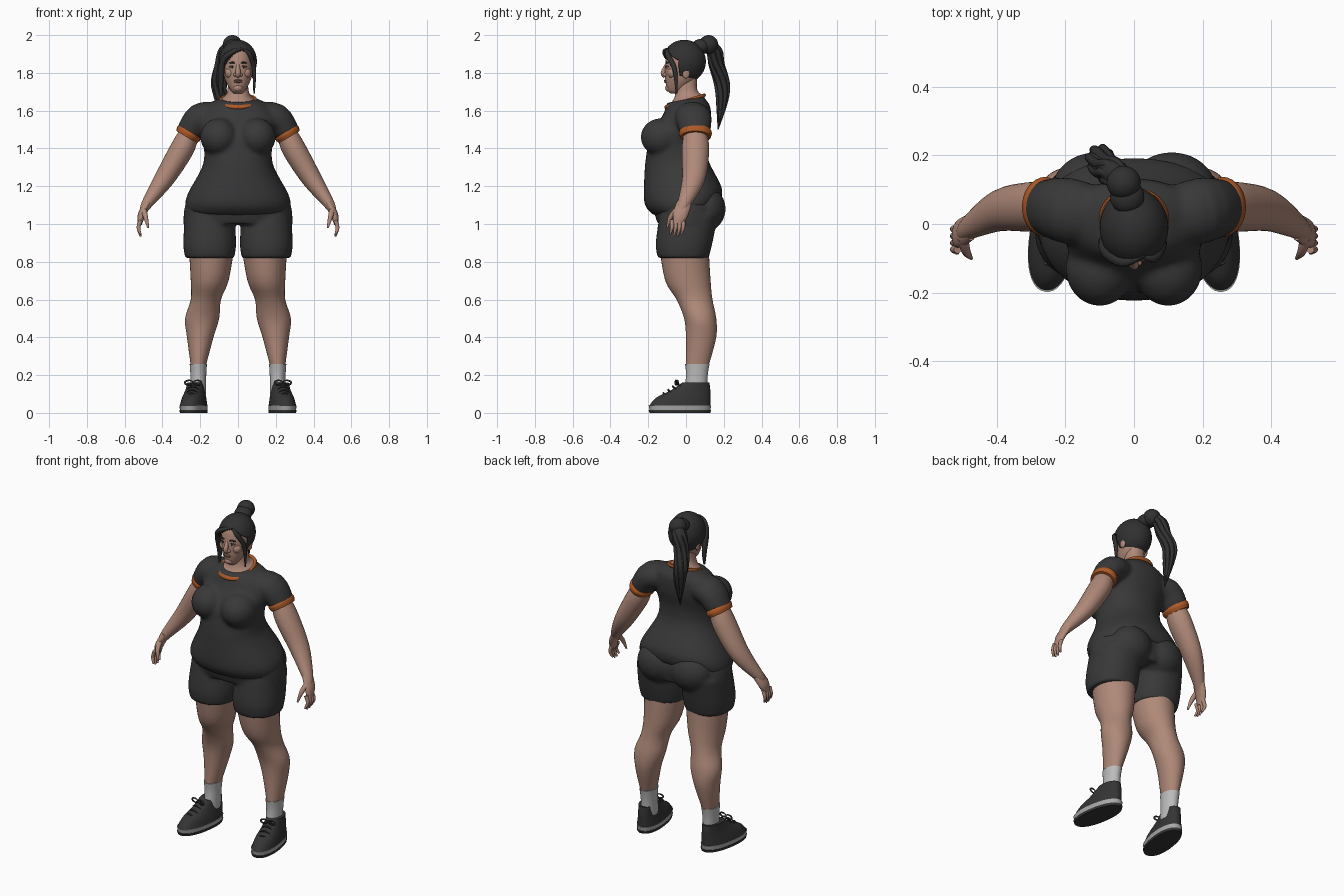
import bpy, bmesh, math
from mathutils import Vector, Matrix

default_cube = bpy.data.objects.get("Cube")
if default_cube:
    bpy.data.objects.remove(default_cube)


def material(name, red, green, blue):
    mat = bpy.data.materials.new(name)
    mat.use_nodes = True
    mat.diffuse_color = (red, green, blue, 1)
    mat.node_tree.nodes["Principled BSDF"].inputs["Base Color"].default_value = mat.diffuse_color
    return mat


skin = material("skin", .43, .25, .19)
cloth = material("charcoal cloth", .04, .04, .04)
trim = material("orange trim", .42, .1, .02)
hair = material("black hair", .03, .03, .03)
cotton = material("pale grey cotton", .5, .5, .5)
shoe_fabric = material("dark shoe fabric", .035, .035, .035)
rubber = material("light rubber", .4, .4, .4)
lip_red = material("lip", .3, .14, .12)


def smooth_keys(keys, steps=4):
    """Catmull-Rom interpolation through a list of equal-length tuples."""
    result = []
    for i in range(len(keys) - 1):
        before, start = keys[max(i - 1, 0)], keys[i]
        end, after = keys[i + 1], keys[min(i + 2, len(keys) - 1)]
        for step in range(steps):
            t = step / steps
            result.append([q + t / 2 * (r - p + t * (2 * p - 5 * q + 4 * r - s + t * (3 * (q - r) + s - p)))
                           for p, q, r, s in zip(before, start, end, after)])
    return result + [keys[-1]]


def skin_rings(bm, rings, sides, power=1):
    """Join (centre, across, along) rings into a closed surface."""
    loops = []
    for centre, across, along in rings:
        loop = []
        for k in range(sides):
            angle = math.tau * k / sides
            c, s = (math.copysign(abs(w) ** power, w) for w in (math.cos(angle), math.sin(angle)))
            loop.append(bm.verts.new(centre + across * c + along * s))
        loops.append(loop)
    for lower, upper in zip(loops, loops[1:]):
        for k in range(sides):
            bm.faces.new((lower[k - 1], lower[k], upper[k], upper[k - 1]))
    bm.faces.new(loops[0])
    bm.faces.new(loops[-1])


def column(bm, levels, x=0, side=1, tilt=0, power=.9):
    """Upright form from (height, half width, front, back, optional x shift)."""
    rings = []
    for z, half, front, back, *shift in smooth_keys(levels):
        centre = Vector((side * (x + sum(shift)), (front + back) / 2, z))
        rings.append((centre, Vector((half, 0, 0)), Vector((0, 1, tilt)) * (back - front) / 2))
    skin_rings(bm, rings, 40, power)


def tube(bm, path, radii, aspect=1, side=1, sides=16):
    """Round form that follows a path, widened front to back by the aspect."""
    keys = smooth_keys([(side * x, y, z, r) for (x, y, z), r in zip(path, radii)])
    points = [Vector(key[:3]) for key in keys]
    rings = []
    for i, point in enumerate(points):
        tangent = (points[min(i + 1, len(points) - 1)] - points[max(i - 1, 0)]).normalized()
        along = Vector((0, 1, 0)) if abs(tangent.y) < .9 else Vector((0, 0, 1))
        along = (along - tangent * along.dot(tangent)).normalized()
        radius = max(keys[i][-1], .001)
        rings.append((point, along.cross(tangent) * radius, along * radius * aspect))
    skin_rings(bm, rings, sides)


def strand(bm, path, thickness, aspect=1, side=1):
    """Tube that thins towards both ends."""
    last = len(path) - 1
    radii = [thickness * math.sin(math.pi * (i / last * .8 + .1)) for i in range(len(path))]
    tube(bm, path, radii, aspect, side, sides=10)


def ball(bm, centre, radii, side=1, segments=24):
    x, y, z = centre
    place = Matrix.Translation((side * x, y, z)) @ Matrix.Diagonal((*radii, 1))
    bmesh.ops.create_uvsphere(bm, u_segments=segments, v_segments=segments, radius=1, matrix=place)


def finish(bm, name, mat, fuse=False):
    bmesh.ops.recalc_face_normals(bm, faces=bm.faces)
    mesh = bpy.data.meshes.new(name)
    bm.to_mesh(mesh)
    bm.free()
    mesh.materials.append(mat)
    mesh.polygons.foreach_set("use_smooth", [True] * len(mesh.polygons))
    mesh.set_sharp_from_angle(angle=math.radians(50))
    part = bpy.data.objects.new(name, mesh)
    bpy.context.collection.objects.link(part)
    if fuse:  # melt overlapping volumes into one soft surface
        remesh = part.modifiers.new("fuse", 'REMESH')
        remesh.mode, remesh.voxel_size, remesh.use_smooth_shade = 'VOXEL', .011, True
        soften = part.modifiers.new("soften", 'SMOOTH')
        soften.iterations, soften.factor = 5, .5
    return part


both_sides = {"left": 1, "right": -1}

# Shirt: torso, bust and sleeves
shirt = bmesh.new()
column(shirt, [(1.08, .28, -.17, .18), (1.15, .27, -.22, .19), (1.3, .19, -.22, .12), (1.4, .18, -.21, .11),
               (1.5, .2, -.19, .13), (1.59, .19, -.13, .13), (1.63, .16, -.11, .11), (1.66, .1, -.1, .09)],
       tilt=.2)
for side in both_sides.values():
    ball(shirt, (.1, -.13, 1.46), (.1, .11, .1), side)
    tube(shirt, [(.1, .02, 1.57), (.2, .04, 1.56), (.27, .05, 1.47)], (.07, .08, .064), 1.2, side, sides=32)
finish(shirt, "shirt", cloth, fuse=True)

# Shorts: hips, seat and thighs
shorts = bmesh.new()
column(shorts, [(1.2, .23, -.2, .14), (1.1, .28, -.18, .18), (1, .29, -.15, .17)])
for side in both_sides.values():
    ball(shorts, (.11, .1, 1.08), (.13, .11, .12), side)
    column(shorts, [(1.05, .13, -.14, .17), (.9, .14, -.16, .14), (.82, .13, -.15, .12)], .15, side)
finish(shorts, "shorts", cloth, fuse=True)

# Neck and collar
neck = bmesh.new()
column(neck, [(1.65, .1, -.1, .1), (1.69, .06, -.06, .06), (1.79, .05, -.05, .06)], tilt=.3)
finish(neck, "neck", skin)
collar = bmesh.new()
column(collar, [(1.64, .1, -.11, .1), (1.65, .105, -.115, .105), (1.66, .1, -.11, .1)], tilt=.3)
finish(collar, "collar", trim)

# Head with nose, chin, cheeks and ears
head = bmesh.new()
column(head, [(1.69, .02, -.08, -.03), (1.71, .04, -.1, 0), (1.77, .07, -.11, .06), (1.85, .08, -.11, .09),
              (1.92, .065, -.09, .08), (1.96, .02, -.04, .03)], power=1)
ball(head, (0, -.09, 1.72), (.025, .02, .02))
tube(head, [(0, -.1, 1.85), (0, -.12, 1.8), (0, -.11, 1.78)], (.008, .014, .01))
for side in both_sides.values():
    ball(head, (.014, -.11, 1.79), (.01, .012, .01), side)
    ball(head, (.04, -.07, 1.8), (.03, .03, .03), side)
    ball(head, (.08, 0, 1.8), (.01, .02, .03), side)
finish(head, "head", skin)

# Facial details
lips = bmesh.new()
for height in (1.76, 1.752):
    ball(lips, (0, -.105, height), (.022, .012, .005))
finish(lips, "lips", lip_red)
for label, side in both_sides.items():
    eye = bmesh.new()
    ball(eye, (.03, -.095, 1.83), (.014, .011, .006), side)
    finish(eye, label + "_eye", cotton)
    brow = bmesh.new()
    ball(brow, (.03, -.103, 1.83), (.006, .005, .006), side)
    for height, thickness in ((1.855, .005), (1.837, .003)):
        strand(brow, [(.01, -.105, height - .005), (.03, -.104, height), (.05, -.09, height - .005)],
               thickness, side=side)
    finish(brow, label + "_brow_lash_and_iris", hair)

# Hair cap, opened around the face below an off-centre parting
cap = bmesh.new()
ball(cap, (0, -.01, 1.86), (.1, .115, .115), segments=72)
opening = []
for face in cap.faces:
    spot = face.calc_center_median()
    hairline = 1.92 - 9 * (spot.x - .02) ** 2
    if spot.z < 1.765 or (spot.y < -.035 and spot.z < hairline):
        opening.append(face)
bmesh.ops.delete(cap, geom=opening, context='FACES')
finish(cap, "hair_cap", hair).modifiers.new("thickness", 'SOLIDIFY').thickness = .008

# Swept fringe and loose locks beside the face
locks = bmesh.new()
strand(locks, [(.03, -.09, 1.93), (-.03, -.11, 1.91), (-.08, -.08, 1.86), (-.09, -.05, 1.75),
               (-.09, -.05, 1.67)], .017, 1.2)
strand(locks, [(.02, -.09, 1.93), (.06, -.1, 1.9), (.085, -.06, 1.82), (.085, -.05, 1.69)], .012, 1.2)
finish(locks, "face_locks", hair)

# Ponytail: knot, core and a bundle of twisted strands
ponytail = bmesh.new()
ball(ponytail, (-.03, .12, 1.95), (.05, .05, .05))
ball(ponytail, (-.02, .08, 1.94), (.05, .05, .04))
tail_path = [(-.03, .12, 1.96), (-.06, .15, 1.92), (-.08, .16, 1.85), (-.1, .19, 1.75), (-.09, .19, 1.65),
             (-.08, .17, 1.5)]
tail_radii = (.03, .04, .04, .04, .03, .002)
tube(ponytail, tail_path, [radius * .9 for radius in tail_radii])
strand_count = 7
for k in range(strand_count):
    twisted = []
    for i, ((x, y, z), radius) in enumerate(zip(tail_path, tail_radii)):
        angle = math.tau * k / strand_count + i * .4
        twisted.append((x + radius * .75 * math.cos(angle), y + radius * .75 * math.sin(angle), z))
    tube(ponytail, twisted, [radius * .35 for radius in tail_radii])
finish(ponytail, "ponytail", hair)

for label, side in both_sides.items():
    # Arm, palm, fingers and thumb
    arm = bmesh.new()
    tube(arm, [(.2, .05, 1.56), (.26, .05, 1.47), (.3, .05, 1.39), (.39, .04, 1.24), (.48, -.01, 1.11),
               (.5, -.03, 1.07)], (.05, .056, .063, .053, .03, .02), 1.15, side, sides=32)
    tube(arm, [(.48, -.01, 1.11), (.51, -.03, 1.05), (.52, -.045, 1)], (.02, .02, .012), 2, side)
    for finger in range(4):
        y = -.075 + finger * .02
        tip = .93 + .01 * abs(finger - 1.5)
        tube(arm, [(.515, y, 1.02), (.527, y, .98), (.515, y - .01, tip)], (.011, .01, .005), 1, side)
    tube(arm, [(.5, -.04, 1.08), (.49, -.08, 1.04), (.475, -.1, .98)], (.016, .013, .005), 1, side)
    finish(arm, label + "_arm", skin)

    # Orange band at the sleeve end
    band = bmesh.new()
    tube(band, [(.25, .05, 1.495), (.26, .05, 1.48), (.272, .05, 1.46)], (.064, .07, .064), 1.25, side, sides=32)
    finish(band, label + "_sleeve_band", trim)

    # Leg and sock
    leg = bmesh.new()
    column(leg, [(.87, .12, -.14, .12, .14), (.7, .1, -.11, .13, .15), (.6, .08, -.05, .14, .17),
                 (.5, .09, -.01, .16, .19), (.4, .07, 0, .16, .2), (.25, .04, 0, .12, .21)],
           side=side, power=1)
    finish(leg, label + "_leg", skin)
    sock = bmesh.new()
    column(sock, [(.26, .046, -.005, .125), (.2, .042, 0, .115), (.1, .04, -.01, .11)], .21, side, power=1)
    finish(sock, label + "_sock", cotton)

    # Shoe, turned slightly outward
    shoe_x = .23
    shoe_parts = []
    for name, mat, bottom, top in (("_outsole", shoe_fabric, 0, .015), ("_midsole", rubber, .015, .04)):
        sole = bmesh.new()
        column(sole, [(bottom, .068, -.195, .13), (top, .07, -.2, .135)], shoe_x, side)
        shoe_parts.append(finish(sole, label + name, mat))
    upper = bmesh.new()
    column(upper, [(.04, .068, -.195, .13), (.08, .06, -.16, .13), (.12, .05, -.08, .13),
                   (.16, .045, -.02, .125)], shoe_x, side)
    shoe_parts.append(finish(upper, label + "_shoe_upper", shoe_fabric))

    # Lace rows and bow
    laces = bmesh.new()
    for row in range(4):
        y, z = -.12 + row * .025, .1 + row * .018
        strand(laces, [(shoe_x - .03, y + .01, z - .01), (shoe_x, y, z + .005), (shoe_x + .03, y + .01, z - .01)],
               .005, side=side)
    for direction in both_sides.values():
        loop = []
        for k in range(9):
            angle = math.tau * k / 8
            loop.append((shoe_x + direction * .022 * (1 - math.cos(angle)), -.05, .16 + .012 * math.sin(angle)))
        strand(laces, loop, .005, side=side)
    shoe_parts.append(finish(laces, label + "_laces", shoe_fabric))
    ankle = Matrix.Translation((side * shoe_x, 0, 0))
    turn = ankle @ Matrix.Rotation(side * .15, 4, 'Z') @ ankle.inverted()
    for shoe_part in shoe_parts:
        shoe_part.data.transform(turn)
